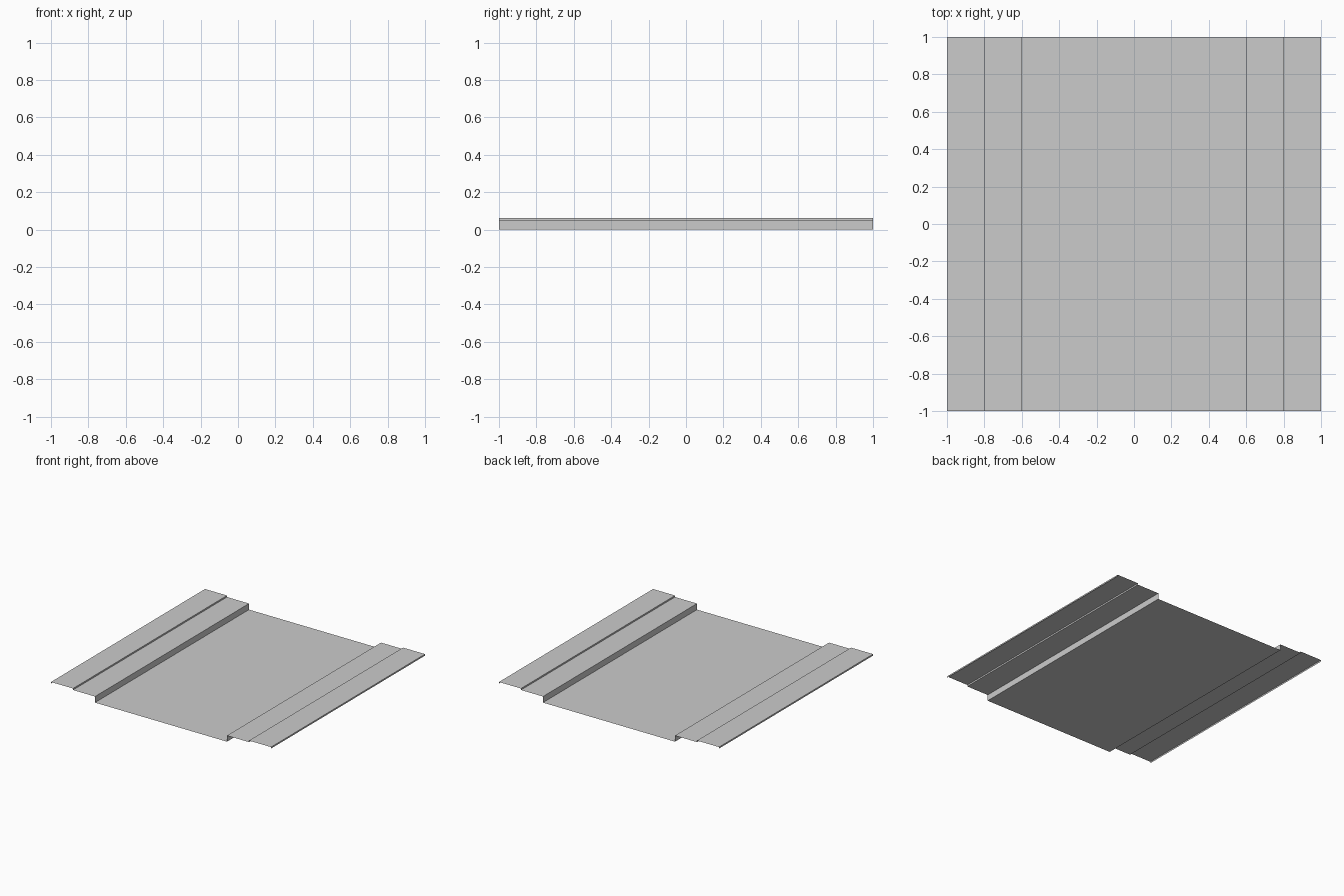
import bpy
import bmesh

if "Cube" in bpy.data.objects:
    bpy.data.objects.remove(bpy.data.objects["Cube"])

STEP_Z, EDGE_Z = 0.05, 0.0625


def sheet(name, profile, half_length=1.0):
    """Sweep an open x-z profile along y as a thin single-sided sheet."""
    bm = bmesh.new()
    front = [bm.verts.new((x, -half_length, z)) for x, z in profile]
    back = [bm.verts.new((x, half_length, z)) for x, z in profile]
    for i in range(len(profile) - 1):
        bm.faces.new((front[i], front[i + 1], back[i + 1], back[i]))
    mesh = bpy.data.meshes.new(name)
    bm.to_mesh(mesh)
    bm.free()
    obj = bpy.data.objects.new(name, mesh)
    bpy.context.collection.objects.link(obj)
    return obj


# Left half: outer lip, raised edge strip, lower step, wall down to the floor
left = [(-1.0, STEP_Z), (-1.0, EDGE_Z), (-0.8, EDGE_Z), (-0.8, STEP_Z),
        (-0.6, STEP_Z), (-0.6, 0.0)]
# Right half is the mirror image, the floor joins the two
right = [(-x, z) for x, z in reversed(left)]
sheet("stepped_panel", left + right)
